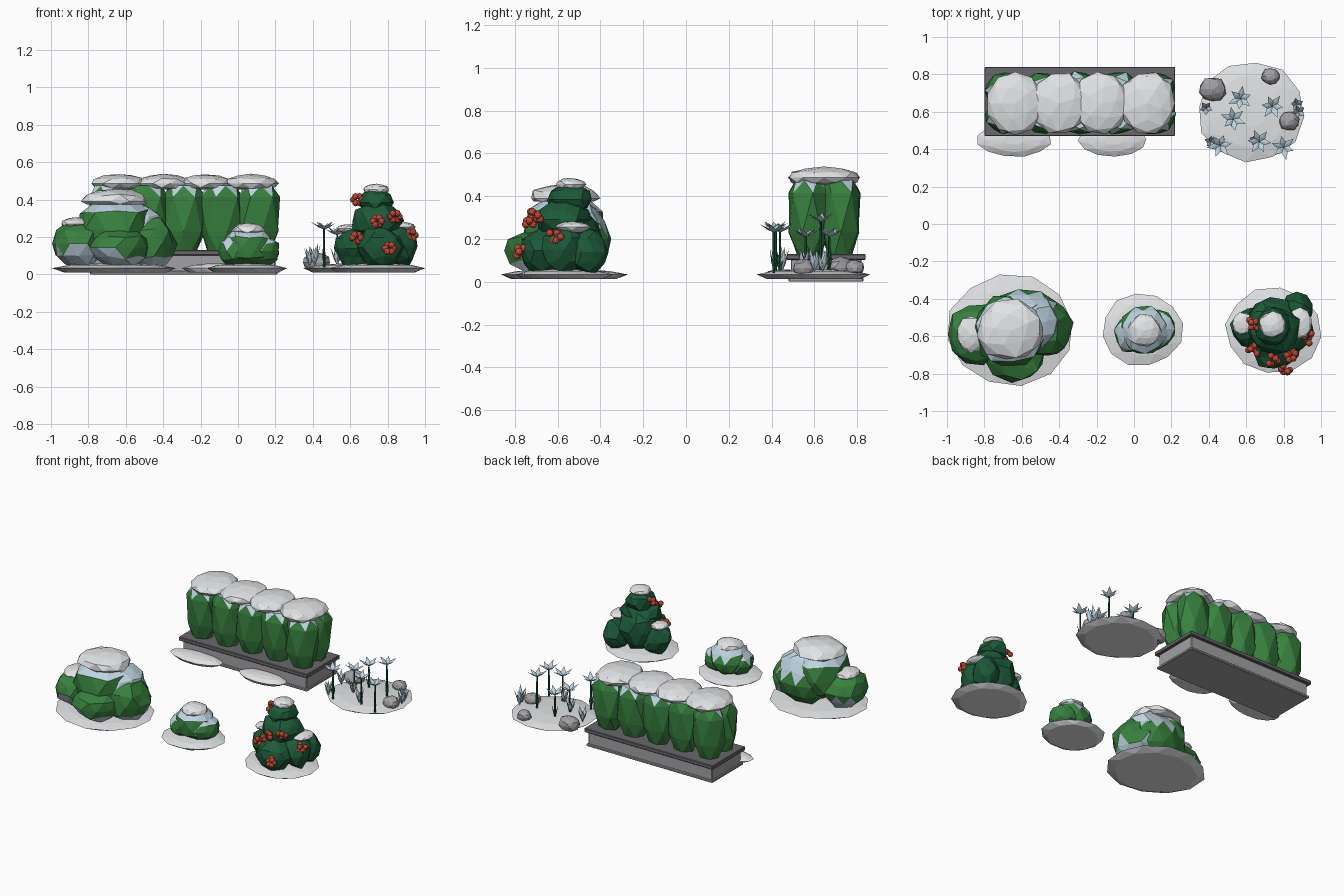
import bpy, bmesh, math, random
from mathutils import Vector

rng = random.Random(7)
if "Cube" in bpy.data.objects:
    bpy.data.objects.remove(bpy.data.objects["Cube"])


def material(name, r, g, b):
    m = bpy.data.materials.new(name)
    m.diffuse_color = (r, g, b, 1)
    m.use_nodes = True
    bsdf = m.node_tree.nodes["Principled BSDF"]
    bsdf.inputs["Base Color"].default_value = (r, g, b, 1)
    bsdf.inputs["Roughness"].default_value = 0.8
    return m


SNOW = material("snow white", 0.76, 0.77, 0.79)
FROST = material("frost blue", 0.52, 0.66, 0.75)
LEAF = material("leaf green", 0.04, 0.22, 0.05)
HOLLY = material("dark green", 0.012, 0.1, 0.04)
BERRY = material("berry red", 0.55, 0.07, 0.04)
STONE = material("stone grey", 0.36, 0.36, 0.38)
DARK = material("dark grey", 0.14, 0.14, 0.15)


def finish(bm, name, mats, rule=None):
    """Turn a bmesh into a flat-shaded object, colouring faces by rule."""
    bmesh.ops.recalc_face_normals(bm, faces=bm.faces)
    bm.normal_update()
    if rule:
        for f in bm.faces:
            f.material_index = int(rule(f))
    me = bpy.data.meshes.new(name)
    bm.to_mesh(me)
    bm.free()
    for m in mats:
        me.materials.append(m)
    ob = bpy.data.objects.new(name, me)
    bpy.context.collection.objects.link(ob)


def lump(name, c, r, mats, jitter=0.07, floor=0.0, frost=0.25):
    """Faceted irregular ball; faces pointing up take the second material."""
    bm = bmesh.new()
    bmesh.ops.create_icosphere(bm, subdivisions=2, radius=1)
    turn = rng.uniform(0, math.tau)
    for v in bm.verts:
        x, y, z = v.co * rng.uniform(1 - jitter, 1 + jitter)
        x, y = (x * math.cos(turn) - y * math.sin(turn),
                x * math.sin(turn) + y * math.cos(turn))
        v.co = (c[0] + x * r[0], c[1] + y * r[1], max(c[2] + z * r[2], floor))
    rule = (lambda f: f.normal.z > frost) if len(mats) > 1 else None
    finish(bm, name, mats, rule)


def lathe(bm, c, rings, n, scale=(1, 1), jitter=0.0, twist=0.5):
    """Stack of rings (radius, height), alternately twisted and triangulated."""
    turn = rng.uniform(0, 1)
    loops = []
    for i, (r, z) in enumerate(rings):
        loop = []
        for k in range(n):
            a = math.tau * (k + turn + i * twist) / n
            q = r * rng.uniform(1 - jitter, 1 + jitter)
            loop.append(bm.verts.new((c[0] + q * scale[0] * math.cos(a),
                                      c[1] + q * scale[1] * math.sin(a), z)))
        loops.append(loop)
    for lo, hi in zip(loops, loops[1:]):
        for k in range(n):
            j = (k + 1) % n
            bm.faces.new((lo[k], lo[j], hi[k]))
            bm.faces.new((lo[j], hi[j], hi[k]))
    bm.faces.new(loops[0][::-1])
    bm.faces.new(loops[-1])


def mound(name, x, y, rx, ry):
    bm = bmesh.new()
    rings = [(0.82, 0.012), (1, 0.034), (0.72, 0.05), (0.3, 0.058)]
    lathe(bm, (x, y), rings, 12, (rx, ry), 0.03)
    finish(bm, name, [SNOW])


def box(name, x0, x1, y0, y1, z0, z1, mat):
    bm = bmesh.new()
    bmesh.ops.create_cube(bm, size=1)
    for v in bm.verts:
        v.co = ((x0 + x1) / 2 + v.co.x * (x1 - x0),
                (y0 + y1) / 2 + v.co.y * (y1 - y0),
                (z0 + z1) / 2 + v.co.z * (z1 - z0))
    bmesh.ops.bevel(bm, geom=bm.edges[:], offset=0.004, segments=1, affect='EDGES')
    finish(bm, name, [mat])


def blade(bm, p, q, width):
    """Pointed four-sided leaf from p to q."""
    p, q = Vector(p), Vector(q)
    d = (q - p).normalized()
    side = d.cross(Vector((0, 0, 1))).normalized()
    up = side.cross(d)
    m = p.lerp(q, 0.4)
    ring = [bm.verts.new(m + o) for o in
            (side * width, up * 0.004, -side * width, -up * 0.004)]
    a, b = bm.verts.new(p), bm.verts.new(q)
    for k in range(4):
        bm.faces.new((a, ring[k], ring[k - 1]))
        bm.faces.new((b, ring[k - 1], ring[k]))


def star(bm, c, n, reach, rise, width):
    """Ring of blades fanning out from a point."""
    turn = rng.uniform(0, 1)
    for k in range(n):
        a = math.tau * (k + turn) / n
        s = reach * rng.uniform(0.85, 1.1)
        tip = (c[0] + s * math.cos(a), c[1] + s * math.sin(a),
               c[2] + rise * rng.uniform(0.8, 1.1))
        blade(bm, c, tip, width)


# Planter with overhanging rim
box("planter_box", -0.78, 0.20, 0.49, 0.82, 0.012, 0.105, STONE)
box("planter_foot", -0.79, 0.21, 0.48, 0.83, 0.0, 0.018, STONE)
box("planter_rim", -0.80, 0.22, 0.47, 0.84, 0.102, 0.13, DARK)

# Hedge of two rows of tapering clumps, frosted on the shallow top facets
for row, y in (("front", 0.575), ("back", 0.72)):
    for i in range(5):
        bm = bmesh.new()
        rings = [(0.07, 0.12), (0.112, 0.23), (0.115, 0.415), (0.078, 0.475)]
        lathe(bm, (-0.685 + 0.198 * i, y), rings, 6, (1, 0.82), 0.06)
        finish(bm, f"hedge_{row}_{i + 1}", [LEAF, FROST], lambda f: f.normal.z > 0.56)
for i, x in enumerate((-0.635, -0.40, -0.175, 0.07)):
    lump(f"hedge_snow_cap_{i + 1}", (x, 0.645, 0.487), (0.152, 0.17, 0.05),
         [SNOW], jitter=0.04, floor=0.455)
mound("planter_drift_left", -0.64, 0.45, 0.20, 0.09)
mound("planter_drift_right", -0.115, 0.45, 0.18, 0.09)

# Large bush
mound("large_bush_mound", -0.66, -0.57, 0.34, 0.30)
for part, c, r, frost in (
        ("core", (-0.665, -0.57, 0.24), (0.205, 0.195, 0.19), 0.4),
        ("left", (-0.845, -0.59, 0.165), (0.15, 0.16, 0.13), 0.35),
        ("right", (-0.475, -0.56, 0.165), (0.145, 0.16, 0.15), 0.35),
        ("shoulder", (-0.53, -0.53, 0.25), (0.13, 0.14, 0.13), 0.0),
        ("front", (-0.63, -0.69, 0.145), (0.17, 0.15, 0.11), 0.45),
        ("back", (-0.6, -0.48, 0.20), (0.19, 0.13, 0.17), 0.35)):
    lump(f"large_bush_{part}", c, r, [LEAF, FROST], 0.09, 0.03, frost)
lump("large_bush_snow_cap", (-0.655, -0.57, 0.39), (0.18, 0.165, 0.07), [SNOW], 0.07, 0.375)
lump("large_bush_side_snow", (-0.87, -0.59, 0.27), (0.08, 0.1, 0.035), [SNOW], 0.07, 0.26)

# Small bush
mound("small_bush_mound", 0.045, -0.565, 0.215, 0.195)
for part, c, r in (
        ("core", (0.055, -0.57, 0.145), (0.14, 0.135, 0.11)),
        ("left", (-0.01, -0.59, 0.125), (0.095, 0.1, 0.085)),
        ("right", (0.125, -0.56, 0.125), (0.1, 0.11, 0.09))):
    lump(f"small_bush_{part}", c, r, [LEAF, FROST], 0.08, 0.03, 0.42)
lump("small_bush_snow_cap", (0.055, -0.57, 0.233), (0.09, 0.09, 0.042), [SNOW], 0.07, 0.222)

# Berry bush
mound("berry_bush_mound", 0.745, -0.57, 0.255, 0.23)
for part, c, r in (
        ("left", (0.625, -0.55, 0.14), (0.11, 0.11, 0.11)),
        ("right", (0.86, -0.57, 0.15), (0.1, 0.11, 0.11)),
        ("front", (0.76, -0.665, 0.145), (0.13, 0.115, 0.11)),
        ("back", (0.87, -0.46, 0.14), (0.085, 0.09, 0.11)),
        ("core", (0.74, -0.52, 0.2), (0.14, 0.12, 0.15)),
        ("middle", (0.75, -0.57, 0.29), (0.14, 0.13, 0.1)),
        ("top", (0.74, -0.545, 0.385), (0.09, 0.1, 0.08))):
    lump(f"berry_bush_{part}", c, r, [HOLLY], 0.12, 0.03)
for i, (c, r) in enumerate((
        ((0.74, -0.54, 0.455), (0.07, 0.07, 0.03)),
        ((0.885, -0.53, 0.255), (0.065, 0.08, 0.027)),
        ((0.585, -0.53, 0.245), (0.06, 0.06, 0.025)))):
    lump(f"berry_bush_snow_{i + 1}", c, r, [SNOW])
for i, c in enumerate(((0.64, -0.54, 0.40), (0.635, -0.67, 0.195),
                       (0.745, -0.725, 0.285), (0.84, -0.70, 0.31),
                       (0.81, -0.775, 0.14), (0.925, -0.61, 0.21))):
    for k in range(6):
        a = math.tau * k / 6
        p = (c[0] + 0.023 * math.cos(a), c[1] + rng.uniform(-0.028, 0.028),
             c[2] + 0.02 * math.sin(a))
        lump(f"berry_{i + 1}_{k + 1}", p, (0.018,) * 3, [BERRY], 0.02)

# Flower bed
mound("flower_bed_mound", 0.625, 0.60, 0.285, 0.27)
for i, (x, y, r) in enumerate(((0.42, 0.72, 0.072), (0.73, 0.79, 0.05),
                               (0.83, 0.55, 0.057))):
    lump(f"rock_{i + 1}", (x, y, 0.065), (r, r * 0.9, r * 0.75), [STONE], 0.08, 0.02)
stems, petals = bmesh.new(), bmesh.new()
for x, y, z in ((0.46, 0.42, 0.24), (0.67, 0.44, 0.23), (0.80, 0.41, 0.23),
                (0.53, 0.56, 0.21), (0.57, 0.67, 0.21), (0.74, 0.63, 0.28)):
    lathe(stems, (x, y), [(0.007, 0.04), (0.005, z + 0.005)], 5, twist=0)
    star(stems, (x, y, 0.05), 2, 0.02, 0.1, 0.008)
    star(petals, (x, y, z), 6, 0.066, 0.04, 0.017)
for x, y in ((0.385, 0.62), (0.87, 0.64), (0.88, 0.60), (0.41, 0.44),
             (0.65, 0.45), (0.53, 0.55)):
    star(petals, (x, y, 0.045), 5, 0.035, 0.11, 0.015)
finish(stems, "flower_stems", [HOLLY])
finish(petals, "flower_petals_and_tufts", [FROST])
